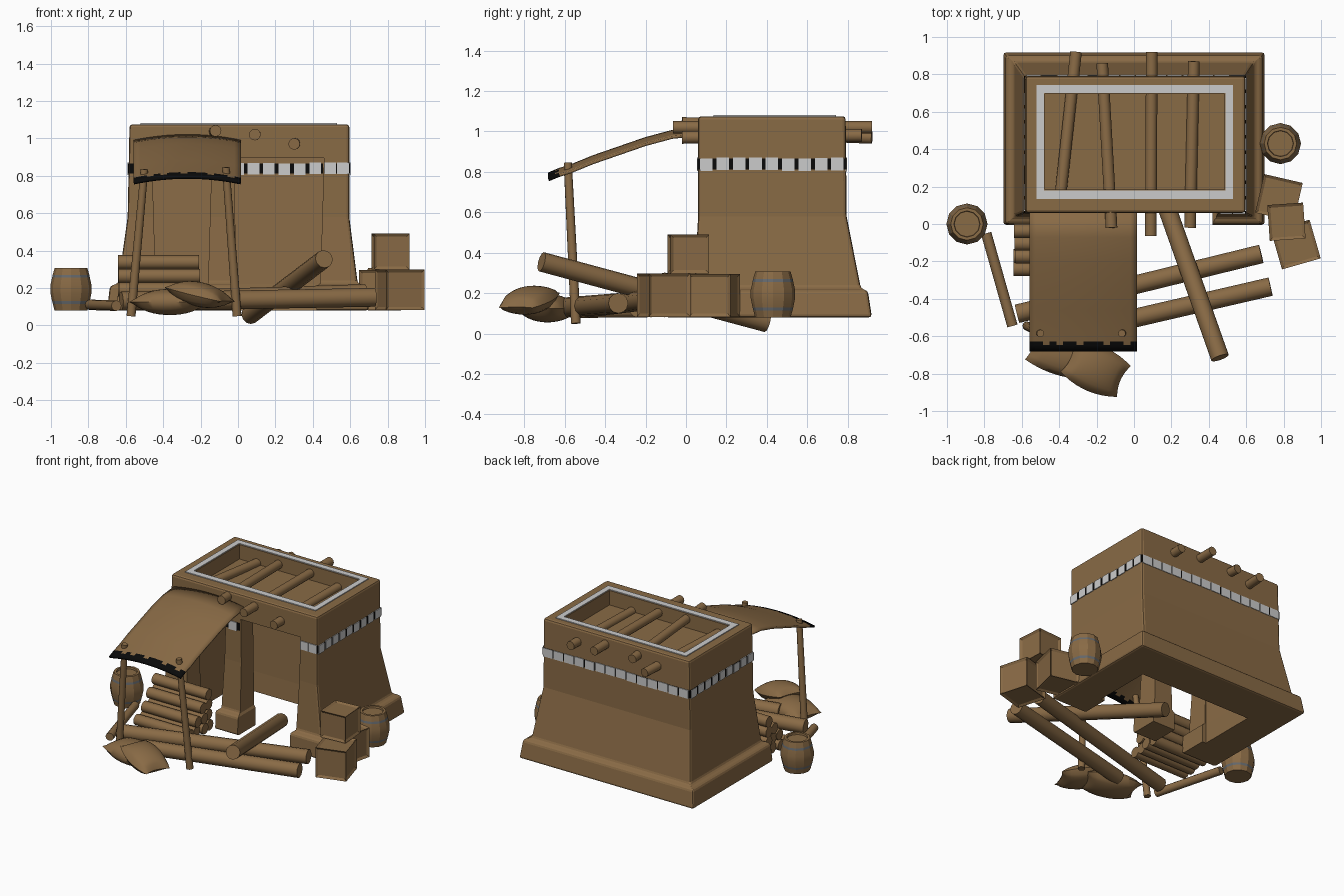
import bpy, bmesh, math, random
from mathutils import Vector, Matrix

if "Cube" in bpy.data.objects:
    bpy.data.objects.remove(bpy.data.objects["Cube"])
random.seed(4)

def material(name, c):
    m = bpy.data.materials.new(name)
    m.diffuse_color = (*c, 1)
    m.use_nodes = True
    m.node_tree.nodes["Principled BSDF"].inputs["Base Color"].default_value = m.diffuse_color
    return m

BROWN = material("mud_brown", (0.25, 0.145, 0.06))
WHITE = material("chalk_white", (0.6, 0.6, 0.6))
BLACK = material("black", (0.003, 0.003, 0.003))
STEEL = material("band_grey", (0.13, 0.14, 0.15))

def finish(bm, name, mats=(BROWN,), smooth=None):
    bmesh.ops.recalc_face_normals(bm, faces=bm.faces[:])
    me = bpy.data.meshes.new(name)
    bm.to_mesh(me)
    bm.free()
    for m in mats:
        me.materials.append(m)
    ob = bpy.data.objects.new(name, me)
    bpy.context.collection.objects.link(ob)
    if smooth:
        bpy.ops.object.select_all(action='DESELECT')
        ob.select_set(True)
        bpy.context.view_layer.objects.active = ob
        bpy.ops.object.shade_smooth_by_angle(angle=math.radians(smooth))
    return ob

def loft(name, levels):
    """Stack of rectangles (z, x0, x1, y0, y1) joined into a solid."""
    bm = bmesh.new()
    rings = [[bm.verts.new(p) for p in ((a, c, z), (b, c, z), (b, d, z), (a, d, z))]
             for z, a, b, c, d in levels]
    bm.faces.new(rings[0])
    bm.faces.new(rings[-1])
    for r, s in zip(rings, rings[1:]):
        for i in range(4):
            j = (i + 1) % 4
            bm.faces.new((r[i], r[j], s[j], s[i]))
    return finish(bm, name)

def add_box(bm, x0, x1, y0, y1, z0, z1, mat=0):
    m = Matrix.Translation(((x0 + x1) / 2, (y0 + y1) / 2, (z0 + z1) / 2)) @ \
        Matrix.Diagonal((x1 - x0, y1 - y0, z1 - z0, 1))
    vs = bmesh.ops.create_cube(bm, size=1, matrix=m)['verts']
    for f in {f for v in vs for f in v.link_faces}:
        f.material_index = mat

def log(name, a, b, r, r2=None, sides=12):
    a, b = Vector(a), Vector(b)
    d = b - a
    m = Matrix.Translation((a + b) / 2) @ d.to_track_quat('Z', 'Y').to_matrix().to_4x4()
    bm = bmesh.new()
    bmesh.ops.create_cone(bm, cap_ends=True, segments=sides, radius1=r,
                          radius2=r2 or r, depth=d.length, matrix=m)
    return finish(bm, name, smooth=40)

# building shell: flared plinth, tapering walls, cut-out room, doorways and roof recess
house = loft("building", [(0.08, -0.70, 0.70, -0.005, 0.92), (0.21, -0.685, 0.685, 0.0, 0.90),
                          (0.225, -0.64, 0.64, 0.04, 0.865), (0.58, -0.59, 0.595, 0.06, 0.795),
                          (1.075, -0.58, 0.595, 0.06, 0.79)])
bev = house.modifiers.new("soft_edges", 'BEVEL')
bev.width, bev.segments, bev.limit_method = 0.015, 2, 'ANGLE'
cutters = [
    loft("cut_room", [(-0.1, -0.45, 0.45, 0.2, 0.61), (0.22, -0.45, 0.45, 0.2, 0.64),
                      (0.9, -0.46, 0.46, 0.2, 0.67)]),
    loft("cut_right_door", [(-0.1, 0.0, 0.42, -0.2, 0.3), (0.21, 0.0, 0.42, -0.2, 0.3),
                            (0.225, -0.01, 0.44, -0.2, 0.3), (0.895, -0.02, 0.46, -0.2, 0.3)]),
    loft("cut_left_door", [(-0.1, -0.42, -0.18, -0.2, 0.3), (0.21, -0.42, -0.18, -0.2, 0.3),
                           (0.225, -0.44, -0.16, -0.2, 0.3), (0.895, -0.46, -0.14, -0.2, 0.3)]),
    loft("cut_roof", [(0.97, -0.475, 0.485, 0.185, 0.695), (1.2, -0.475, 0.485, 0.185, 0.695)])]
for c in cutters:
    mod = house.modifiers.new(c.name, 'BOOLEAN')
    mod.operation, mod.solver, mod.object = 'DIFFERENCE', 'EXACT', c
dg = bpy.context.evaluated_depsgraph_get()
cut_mesh = bpy.data.meshes.new_from_object(house.evaluated_get(dg))
house.modifiers.clear()
house.data = cut_mesh
for c in cutters:
    bpy.data.objects.remove(c)

# white parapet trim
bm = bmesh.new()
for x0, x1, y0, y1 in ((-0.52, 0.53, 0.135, 0.18), (-0.52, 0.53, 0.7, 0.742),
                       (-0.52, -0.48, 0.18, 0.7), (0.49, 0.53, 0.18, 0.7)):
    add_box(bm, x0, x1, y0, y1, 1.073, 1.081)
finish(bm, "parapet_trim", (WHITE,))

# painted band: black strip with pale tiles
def band(name, axis, pos, out, a, b, pitch=0.085, w=0.062):
    bm = bmesh.new()
    def plate(s0, s1, z0, z1, t, mat):
        lo, hi = sorted((pos - out * 0.003, pos + out * t))
        if axis == 'x':
            add_box(bm, s0, s1, lo, hi, z0, z1, mat)
        else:
            add_box(bm, lo, hi, s0, s1, z0, z1, mat)
    plate(a, b, 0.812, 0.865, 0.003, 0)
    n = max(1, round((b - a) / pitch))
    p = (b - a) / n
    for i in range(n):
        c = a + p * (i + 0.5)
        k = random.uniform(-0.004, 0.004)
        plate(c - w / 2, c + w / 2, 0.806 + k, 0.868 + k, 0.006, 1)
    finish(bm, name, (BLACK, WHITE))

band("band_back", 'x', 0.791, 1, -0.58, 0.595, w=0.075)
band("band_right", 'y', 0.595, 1, 0.06, 0.79)
band("band_left", 'y', -0.585, -1, 0.06, 0.79)
band("band_right_pier", 'x', 0.06, -1, 0.46, 0.595)
band("band_left_pier", 'x', 0.06, -1, -0.58, -0.46)
band("band_pillar", 'x', 0.06, -1, -0.14, -0.025)
band("band_inside", 'x', 0.667, -1, -0.455, 0.455)

# roof beams poking through the walls
for i, (a, b) in enumerate((((-0.39, 0.18, 1.0), (-0.31, 0.92, 0.97)),
                            ((-0.12, -0.02, 1.04), (-0.17, 0.86, 1.01)),
                            ((0.09, -0.065, 1.02), (0.095, 0.92, 1.02)),
                            ((0.30, -0.02, 0.97), (0.32, 0.87, 0.98)))):
    log(f"roof_beam_{i + 1}", a, b, 0.031)

# awning: sagging cloth with a ragged black hem
path = [(0.07, 0.985), (-0.07, 0.97), (-0.2, 0.935), (-0.33, 0.89), (-0.46, 0.845),
        (-0.57, 0.80), (-0.625, 0.783), (-0.645, 0.775), (-0.68, 0.76)]
bm = bmesh.new()
N = 16
rows = []
for y, z in path:
    rows.append([bm.verts.new((-0.557 + 0.572 * i / N, y,
                 z + 0.03 * (1 - (2 * i / N - 1) ** 2))) for i in range(N + 1)])
for j in range(len(rows) - 1):
    for i in range(N):
        f = bm.faces.new((rows[j][i], rows[j][i + 1], rows[j + 1][i + 1], rows[j + 1][i]))
        if j == 7 or (j == 6 and random.random() < 0.5):
            f.material_index = 1
awning = finish(bm, "awning", (BROWN, BLACK), smooth=50)
sol = awning.modifiers.new("thickness", 'SOLIDIFY')
sol.thickness, sol.offset = 0.014, 0

# awning posts
log("awning_post_left", (-0.572, -0.545, 0.05), (-0.5, -0.585, 0.835), 0.024, 0.02)
log("awning_post_right", (-0.005, -0.545, 0.05), (-0.065, -0.585, 0.845), 0.024, 0.02)

# firewood stack stepping down from the wall
for i in range(4):
    for j in range(4 - i):
        s = random.uniform(-0.012, 0.012)
        y, z = -0.037 - 0.068 * j, 0.118 + 0.073 * i
        log(f"firewood_{i}_{j}", (-0.635 + s, y, z), (-0.2 + s, y, z), 0.038)

# loose logs on the ground
log("long_log_back", (-0.625, -0.48, 0.13), (0.68, -0.16, 0.17), 0.05)
log("long_log_front", (-0.35, -0.585, 0.13), (0.73, -0.335, 0.15), 0.05)
log("leaning_log", (0.46, -0.715, 0.355), (0.065, 0.40, 0.055), 0.049)
log("thin_log", (-0.79, -0.05, 0.11), (-0.65, -0.545, 0.105), 0.028)

# barrels with metal hoops
def barrel(name, x, y):
    prof = [(0, 0.08), (0.088, 0.08), (0.097, 0.115), (0.101, 0.13), (0.11, 0.175),
            (0.11, 0.215), (0.101, 0.255), (0.098, 0.27), (0.087, 0.308),
            (0.07, 0.308), (0.068, 0.295), (0, 0.295)]
    bm = bmesh.new()
    vs = [bm.verts.new((r, 0, z)) for r, z in prof]
    es = [bm.edges.new(e) for e in zip(vs, vs[1:])]
    bmesh.ops.spin(bm, geom=vs + es, cent=(0, 0, 0), axis=(0, 0, 1),
                   angle=math.tau, steps=12)
    bmesh.ops.remove_doubles(bm, verts=bm.verts[:], dist=1e-4)
    for f in bm.faces:
        c = f.calc_center_median()
        if 0.115 < c.z < 0.13 or 0.255 < c.z < 0.27:
            f.material_index = 1
    ob = finish(bm, name, (BROWN, STEEL), smooth=25)
    ob.location = (x, y, 0)

barrel("barrel_left", -0.893, 0.0)
barrel("barrel_right", 0.783, 0.43)

# crates with framed panels
def crate(name, x, y, z, size, turn):
    bm = bmesh.new()
    bmesh.ops.create_cube(bm, size=size)
    bmesh.ops.inset_individual(bm, faces=bm.faces[:], thickness=0.022, depth=-0.01)
    ob = finish(bm, name)
    ob.location = (x, y, z + size / 2)
    ob.rotation_euler = (0, 0, math.radians(turn))

crate("crate_front", 0.865, -0.11, 0.083, 0.215, 16)
crate("crate_back", 0.775, 0.14, 0.083, 0.212, -13)
crate("crate_top", 0.815, 0.012, 0.298, 0.192, 4)

# stuffed sacks
def sack(name, loc, length, width, height, rot):
    bm = bmesh.new()
    n = 12
    for side in (1, -1):
        g = [[bm.verts.new((0, 0, 0)) for _ in range(n + 1)] for _ in range(n + 1)]
        for i in range(n + 1):
            for j in range(n + 1):
                u, v = 2 * i / n - 1, 2 * j / n - 1
                g[i][j].co = (u * length / 2 * (1 - 0.12 * (1 - v * v)),
                              v * width / 2 * (0.72 + 0.28 * (1 - u * u)),
                              side * height / 2 * math.sqrt((1 - u * u) * (1 - v * v)))
        for i in range(n):
            for j in range(n):
                bm.faces.new((g[i][j], g[i + 1][j], g[i + 1][j + 1], g[i][j + 1]))
    bmesh.ops.remove_doubles(bm, verts=bm.verts[:], dist=1e-5)
    ob = finish(bm, name, smooth=60)
    ob.location = loc
    ob.rotation_euler = [math.radians(a) for a in rot]

sack("sack_lower", (-0.365, -0.685, 0.125), 0.40, 0.26, 0.14, (0, 0, -15))
sack("sack_upper", (-0.205, -0.775, 0.165), 0.34, 0.25, 0.13, (0, 13, -24))
